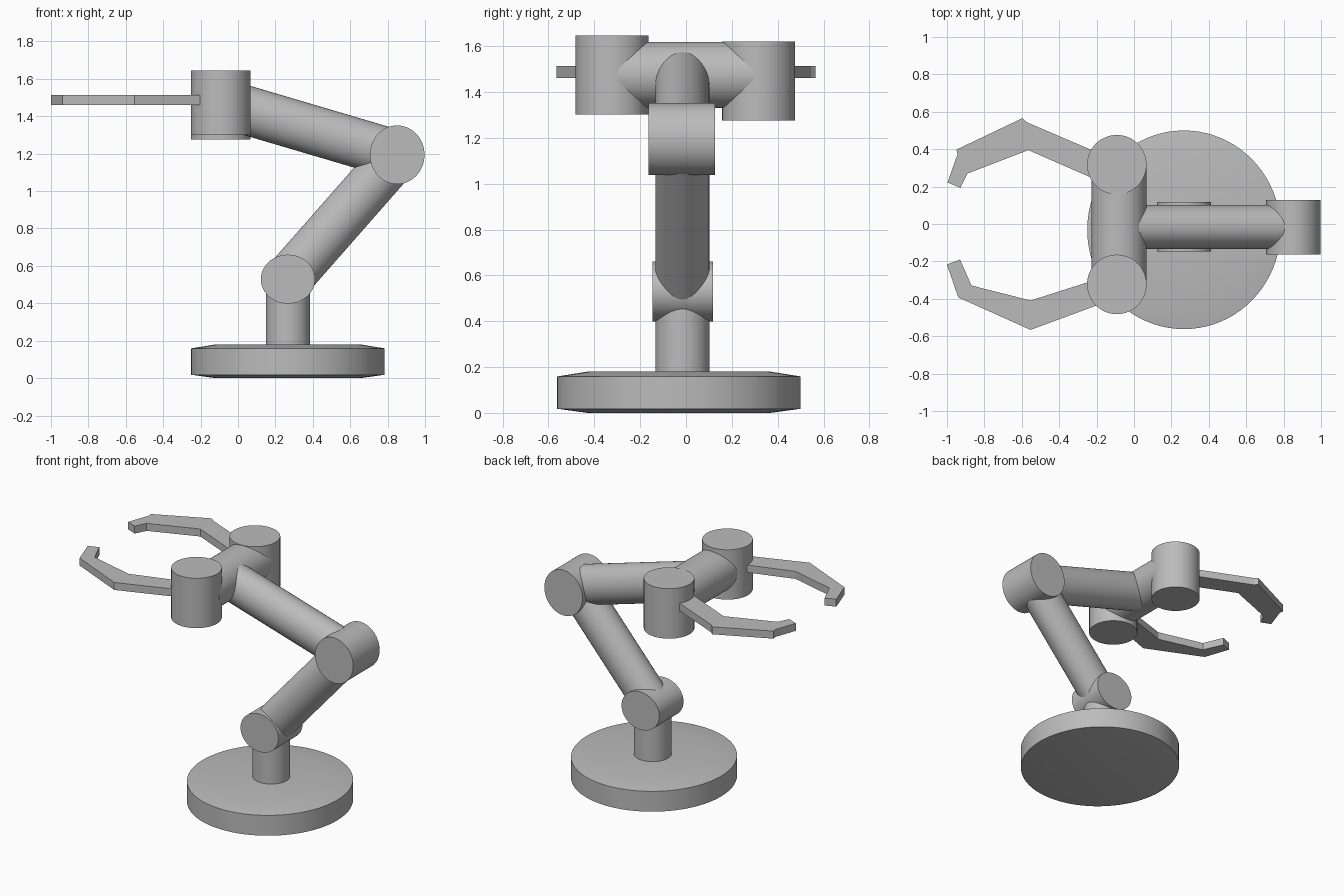
import bpy, bmesh, math
from mathutils import Vector, Matrix

cube = bpy.data.objects.get("Cube")
if cube:
    bpy.data.objects.remove(cube, do_unlink=True)

grey = bpy.data.materials.new("plain grey")
grey.use_nodes = True
COLOUR = (0.5, 0.5, 0.5, 1)
grey.diffuse_color = COLOUR
grey.node_tree.nodes["Principled BSDF"].inputs["Base Color"].default_value = COLOUR


def finish(name, bm, smooth=True):
    bmesh.ops.recalc_face_normals(bm, faces=bm.faces)
    mesh = bpy.data.meshes.new(name)
    bm.to_mesh(mesh)
    bm.free()
    mesh.materials.append(grey)
    ob = bpy.data.objects.new(name, mesh)
    bpy.context.collection.objects.link(ob)
    if smooth:
        bpy.ops.object.select_all(action='DESELECT')
        ob.select_set(True)
        bpy.context.view_layer.objects.active = ob
        bpy.ops.object.shade_smooth_by_angle(angle=math.radians(30))
    return ob


def rod(name, start, end, across, along_y):
    """Cylinder between two points; 'side' is the local axis kept level."""
    start, end = Vector(start), Vector(end)
    axis = (end - start).normalized()
    side = Vector((1, 0, 0)) if abs(axis.y) > 0.9 else Vector((0, 1, 0))
    other = side.cross(axis)
    turn = Matrix((other, side, axis)).transposed().to_4x4()
    size = Matrix.Diagonal((across, along_y, (end - start).length, 1))
    bm = bmesh.new()
    bmesh.ops.create_cone(bm, cap_ends=True, segments=64, radius1=1, radius2=1,
                          depth=1,
                          matrix=Matrix.Translation((start + end) / 2) @ turn @ size)
    return finish(name, bm)


def plate(name, outline, low, high):
    bm = bmesh.new()
    face = bm.faces.new([bm.verts.new((x, y, low)) for x, y in outline])
    new = bmesh.ops.extrude_face_region(bm, geom=[face])["geom"]
    bmesh.ops.translate(bm, vec=(0, 0, high - low),
                        verts=[v for v in new if isinstance(v, bmesh.types.BMVert)])
    return finish(name, bm, smooth=False)


# Round base with gently raised top and bottom
bm = bmesh.new()
profile = [(0, 0), (0.75, 0), (1, 0.018), (1, 0.159), (0.75, 0.18), (0, 0.18)]
points = [bm.verts.new((r, 0, z)) for r, z in profile]
edges = [bm.edges.new(pair) for pair in zip(points, points[1:])]
bmesh.ops.spin(bm, geom=points + edges, cent=(0, 0, 0), axis=(0, 0, 1),
               angle=math.tau, steps=80)
bmesh.ops.remove_doubles(bm, verts=bm.verts, dist=0.0001)
bmesh.ops.transform(bm, verts=bm.verts,
                    matrix=Matrix.Translation((0.267, -0.031, 0))
                    @ Matrix.Diagonal((0.517, 0.531, 1, 1)))
finish("base", bm)

# Arm: neck, two joints and two links
MID = -0.016
shoulder = (0.267, MID, 0.529)
elbow = (0.851, MID, 1.194)
wrist = (-0.08, MID, 1.469)
rod("neck", (0.267, MID, 0.17), shoulder, 0.118, 0.118)
rod("shoulder_joint", (0.267, -0.147, 0.529), (0.267, 0.118, 0.529), 0.131, 0.145)
rod("lower_arm", shoulder, elbow, 0.128, 0.118)
rod("elbow_joint", (0.851, -0.163, 1.194), (0.851, 0.127, 1.194), 0.157, 0.146)
rod("upper_arm", elbow, wrist, 0.131, 0.118)

# Wrist crossbar and the two upright finger housings
rod("wrist_bar", (-0.08, -0.3, 1.474), (-0.08, 0.3, 1.474), 0.145, 0.147)
rod("right_finger_housing", (-0.092, -0.323, 1.301), (-0.092, -0.323, 1.646), 0.159, 0.159)
rod("left_finger_housing", (-0.092, 0.317, 1.275), (-0.092, 0.317, 1.621), 0.159, 0.159)

# Bent gripper fingers
plate("left_finger", [(-0.13, 0.354), (-0.575, 0.545), (-0.596, 0.566), (-0.949, 0.398),
                      (-0.944, 0.372), (-0.997, 0.222), (-0.928, 0.193), (-0.89, 0.27),
                      (-0.565, 0.395), (-0.254, 0.259), (-0.13, 0.21)], 1.461, 1.513)
plate("right_finger", [(-0.13, -0.41), (-0.553, -0.566), (-0.939, -0.393),
                       (-0.949, -0.366), (-1.0, -0.217), (-0.93, -0.19), (-0.869, -0.329),
                       (-0.553, -0.409), (-0.217, -0.302), (-0.13, -0.274)], 1.461, 1.513)
